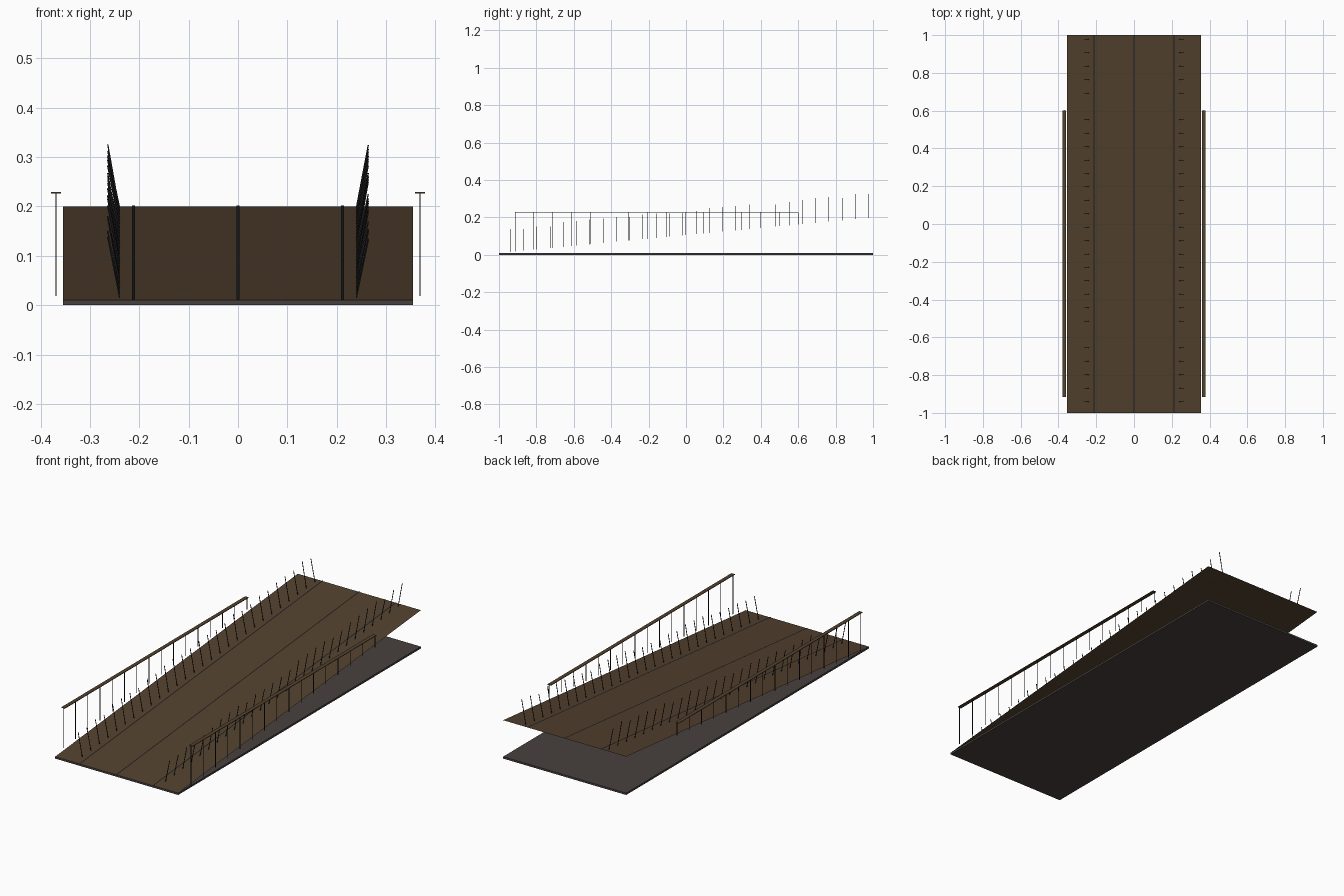
import bpy, bmesh, random
from mathutils import Vector

random.seed(4)
if "Cube" in bpy.data.objects:
    bpy.data.objects.remove(bpy.data.objects["Cube"], do_unlink=True)


def material(name, r, g, b):
    m = bpy.data.materials.new(name)
    m.use_nodes = True
    m.diffuse_color = (r, g, b, 1)
    m.node_tree.nodes["Principled BSDF"].inputs["Base Color"].default_value = (r, g, b, 1)
    return m


WOOD = material("brown wood", 0.085, 0.054, 0.027)
STONE = material("grey base", 0.064, 0.053, 0.049)
IRON = material("dark iron", 0.013, 0.013, 0.015)

HALF_WIDTH = 0.355
THICK = 0.0025


def ramp_z(y):
    return 0.01 + 0.095 * (y + 1)


def finish(name, bm, mat):
    mesh = bpy.data.meshes.new(name)
    bm.to_mesh(mesh)
    bm.free()
    mesh.materials.append(mat)
    obj = bpy.data.objects.new(name, mesh)
    bpy.context.collection.objects.link(obj)
    return obj


def add_box(bm, low, high):
    """Axis-aligned box between two corners."""
    low, high = Vector(low), Vector(high)
    verts = bmesh.ops.create_cube(bm, size=1)["verts"]
    for v in verts:
        v.co = (low + high) / 2 + v.co * (high - low)
    return verts


def sloped_sheet(bm, x0, x1, lift):
    """Thin sheet following the slope of the ramp."""
    corners = [(x0, -1), (x1, -1), (x1, 1), (x0, 1)]
    bm.faces.new([bm.verts.new((x, y, ramp_z(y) + lift)) for x, y in corners])


# Flat base slab
bm = bmesh.new()
add_box(bm, (-HALF_WIDTH, -1, 0), (HALF_WIDTH, 1, 0.01))
finish("base_slab", bm, STONE)

# Sloping deck
bm = bmesh.new()
sloped_sheet(bm, -HALF_WIDTH, HALF_WIDTH, 0)
finish("ramp_deck", bm, WOOD)

# Dark seams between the deck planks
bm = bmesh.new()
for x in (-0.212, 0, 0.212):
    sloped_sheet(bm, x - 0.003, x + 0.003, 0.002)
finish("plank_seams", bm, IRON)

for side, name in ((1, "left"), (-1, "right")):
    # Level handrail
    bm = bmesh.new()
    x = side * 0.369
    add_box(bm, (x - 0.01, -0.915, 0.226), (x + 0.01, 0.6, 0.229))
    finish(name + "_handrail", bm, WOOD)

    # Handrail posts, shorter as the ramp rises
    bm = bmesh.new()
    for i in range(16):
        y = -0.914 + i * 0.101
        add_box(bm, (x - THICK / 2, y - THICK / 2, ramp_z(y)),
                (x + THICK / 2, y + THICK / 2, 0.226))
    finish(name + "_rail_posts", bm, IRON)

    # Row of spikes leaning outward on the deck
    bm = bmesh.new()
    for i in range(28):
        y = -0.94 + i * 0.071
        z = ramp_z(y)
        height = random.uniform(0.11, 0.135)
        x = side * 0.24
        for v in add_box(bm, (x - THICK / 2, y - THICK / 2, z),
                         (x + THICK / 2, y + THICK / 2, z + height)):
            v.co.x += side * 0.024 * (v.co.z - z) / height
    finish(name + "_deck_spikes", bm, IRON)
